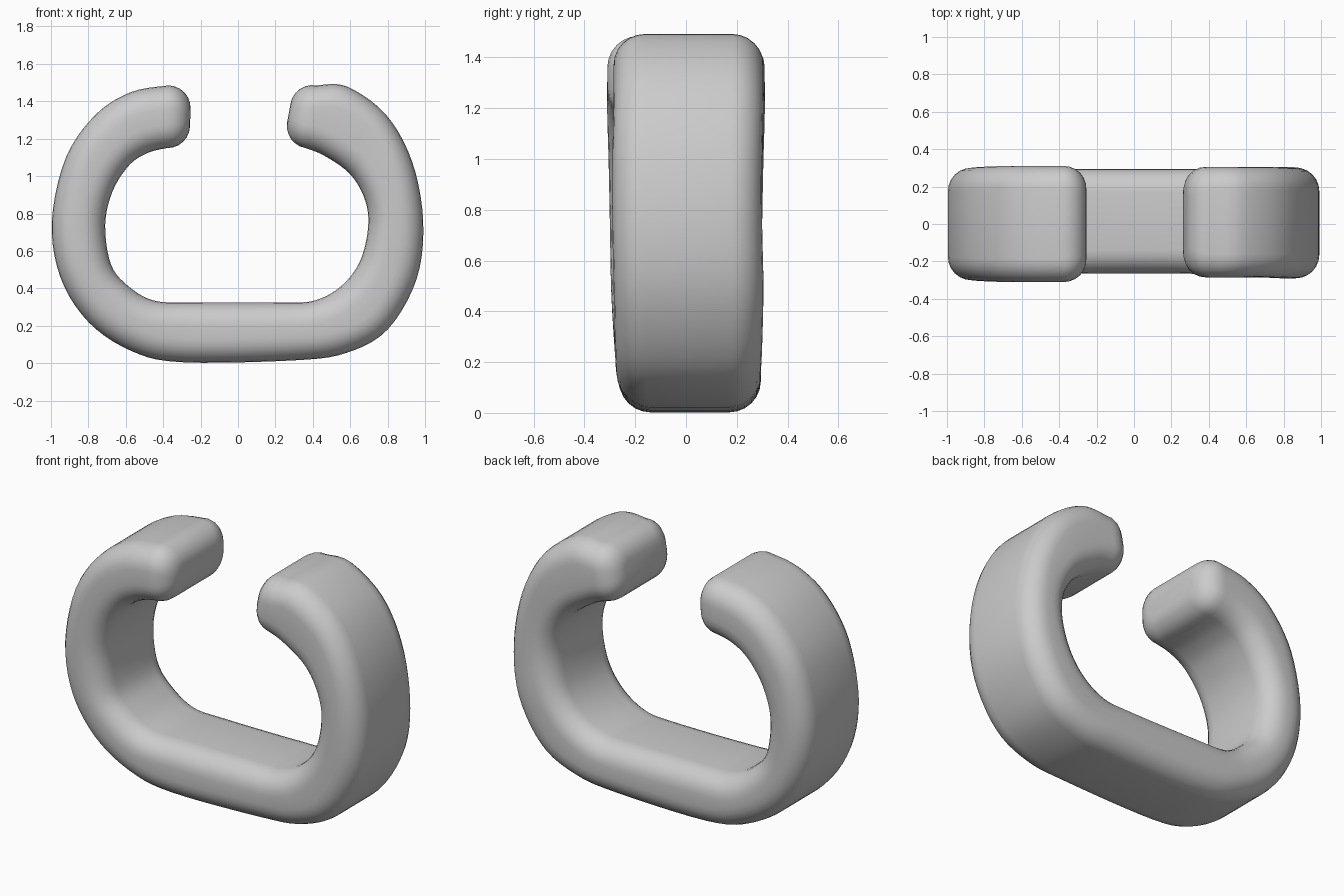
import bpy, bmesh, math
from mathutils import Vector

if "Cube" in bpy.data.objects:
    bpy.data.objects.remove(bpy.data.objects["Cube"])

# (outer x, z, inner x, z, y centre, half depth) from right tip round to left tip
STATIONS = [
    (0.42, 1.485, 0.36, 1.15, 0.01, 0.295),
    (0.58, 1.48, 0.46, 1.11, 0.01, 0.295),
    (0.79, 1.33, 0.60, 1.01, 0.01, 0.295),
    (0.93, 1.08, 0.68, 0.87, 0.005, 0.295),
    (0.99, 0.76, 0.695, 0.72, 0.005, 0.295),
    (0.955, 0.45, 0.65, 0.54, 0.01, 0.295),
    (0.80, 0.18, 0.55, 0.41, 0.01, 0.29),
    (0.58, 0.055, 0.41, 0.335, 0.01, 0.285),
    (0.30, 0.015, 0.24, 0.325, 0.015, 0.28),
    (-0.30, 0.005, -0.24, 0.325, 0.015, 0.28),
    (-0.57, 0.065, -0.45, 0.335, 0.01, 0.285),
    (-0.80, 0.22, -0.59, 0.415, 0.005, 0.29),
    (-0.95, 0.46, -0.68, 0.53, 0.0, 0.295),
    (-0.995, 0.76, -0.71, 0.74, 0.0, 0.30),
    (-0.92, 1.10, -0.67, 0.92, 0.0, 0.305),
    (-0.76, 1.33, -0.58, 1.06, 0.0, 0.31),
    (-0.57, 1.45, -0.48, 1.125, 0.0, 0.31),
    (-0.37, 1.485, -0.38, 1.15, 0.0, 0.31),
]
CORNER, TIP = 0.125, 0.12


def spline(a, b, c, d, t):
    return tuple(0.5 * (2*q + (r-p)*t + (2*p-5*q+4*r-s)*t*t + (3*q-p-3*r+s)*t**3)
                 for p, q, r, s in zip(a, b, c, d))


def section(st, inset=0.0, shift=Vector()):
    """Rounded-rectangle ring spanning the outer and inner edges."""
    o, i = Vector((st[0], 0, st[1])), Vector((st[2], 0, st[3]))
    axis = (o - i).normalized()
    mid = (o + i) / 2 + Vector((0, st[4], 0)) + shift
    hu, hv = (o - i).length / 2 - inset, st[5] - inset
    r = max(CORNER - inset * 0.6, 0.03)
    r = min(r, hu * 0.95)
    pts = []
    for k, (su, sv) in enumerate(((1, 1), (-1, 1), (-1, -1), (1, -1))):
        for j in range(7):
            a = math.pi / 2 * (k + j / 6)
            u = su * (hu - r) + r * math.cos(a)
            v = sv * (hv - r) + r * math.sin(a)
            pts.append(mid + axis * u + Vector((0, v, 0)))
    return pts


def tip_rings(st, side):
    o, i = Vector((st[0], 0, st[1])), Vector((st[2], 0, st[3]))
    d = (o - i).normalized()
    out = Vector((d.z * side, 0, -d.x * side))
    rings = []
    for k in range(1, 7):
        a = math.pi / 2 * k / 6
        rings.append(section(st, TIP * (1 - math.cos(a)), out * TIP * math.sin(a)))
    return rings


# smooth body stations
dense = []
n = len(STATIONS)
for k in range(n - 1):
    quad = [STATIONS[min(max(k + m, 0), n - 1)] for m in (-1, 0, 1, 2)]
    dense += [spline(*quad, t / 5) for t in range(5)]
dense.append(STATIONS[-1])

rings = tip_rings(STATIONS[0], -1)[::-1]
rings += [section(s) for s in dense]
rings += tip_rings(STATIONS[-1], 1)

# skin the rings and close both tips
bm = bmesh.new()
loops = [[bm.verts.new(p) for p in ring] for ring in rings]
for a, b in zip(loops, loops[1:]):
    for j in range(len(a)):
        k = (j + 1) % len(a)
        bm.faces.new((a[j], a[k], b[k], b[j]))
bm.faces.new(loops[0])
bm.faces.new(loops[-1])
bmesh.ops.recalc_face_normals(bm, faces=bm.faces)
mesh = bpy.data.meshes.new("open_cuff")
bm.to_mesh(mesh)
bm.free()
cuff = bpy.data.objects.new("open_cuff", mesh)
bpy.context.collection.objects.link(cuff)
bpy.context.view_layer.objects.active = cuff
cuff.select_set(True)
bpy.ops.object.shade_smooth_by_angle(angle=math.radians(40))
